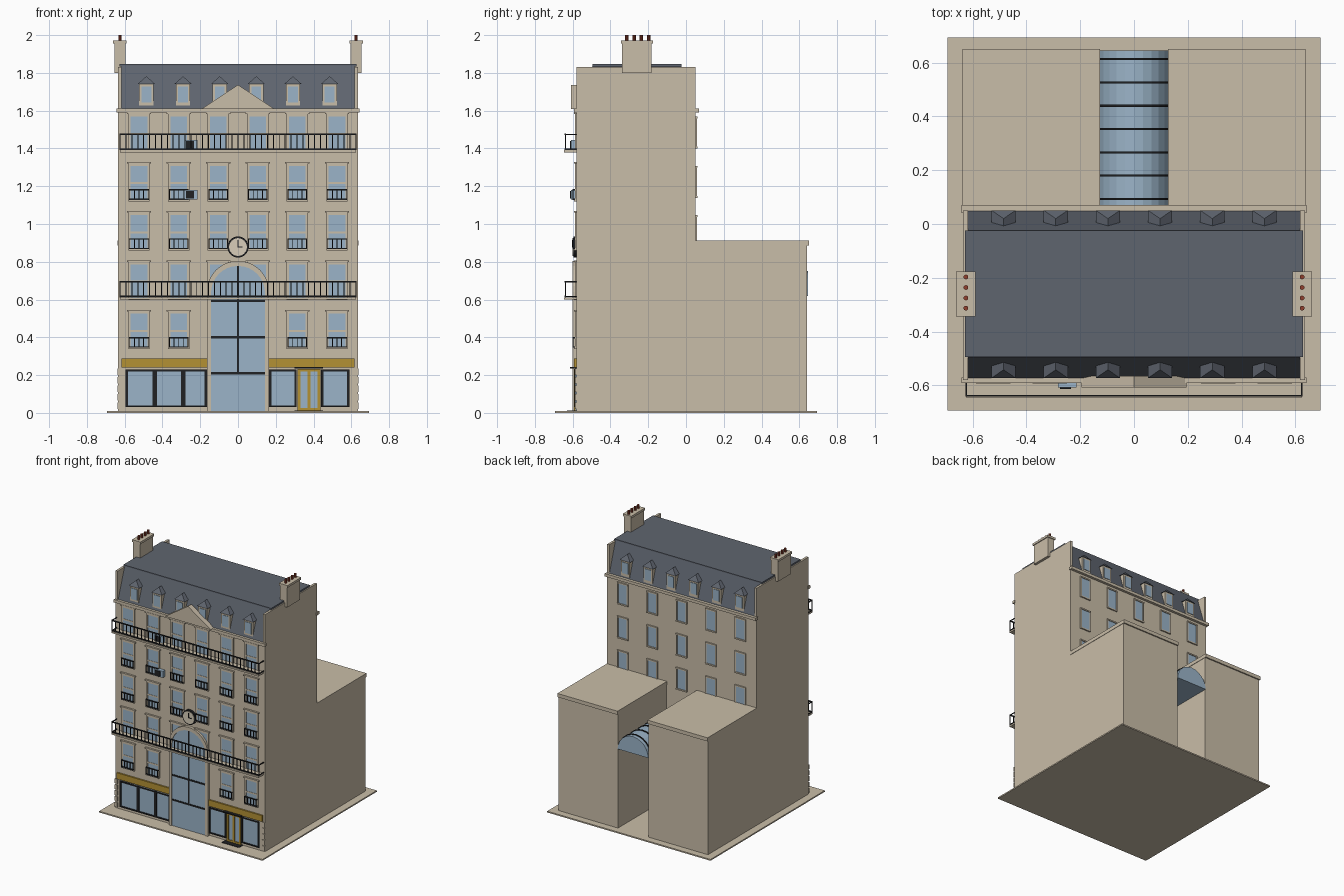
import bpy, bmesh, math
from mathutils import Vector

if "Cube" in bpy.data.objects:
    bpy.data.objects.remove(bpy.data.objects["Cube"])


def material(name, rgb):
    m = bpy.data.materials.new(name)
    lin = [((c / 255 + 0.055) / 1.055) ** 2.4 for c in rgb]
    m.diffuse_color = (*lin, 1)
    m.use_nodes = True
    m.node_tree.nodes["Principled BSDF"].inputs["Base Color"].default_value = m.diffuse_color
    return m


STONE = material("stone", (201, 189, 168))
SLATE = material("slate", (95, 101, 111))
GLASS = material("glass", (155, 180, 200))
BLACK = material("black_iron", (32, 33, 35))
GOLD = material("gold", (180, 145, 52))
CLAY = material("clay", (142, 62, 44))
CREAM = material("cream", (216, 206, 186))


def finish(name, bm, mat):
    bmesh.ops.recalc_face_normals(bm, faces=bm.faces)
    me = bpy.data.meshes.new(name)
    bm.to_mesh(me)
    bm.free()
    me.materials.append(mat)
    ob = bpy.data.objects.new(name, me)
    bpy.context.collection.objects.link(ob)
    return ob


def boxes(name, mat, items):
    """Each item is (x0, x1, y0, y1, z0, z1)."""
    bm = bmesh.new()
    for x0, x1, y0, y1, z0, z1 in items:
        vs = bmesh.ops.create_cube(bm, size=1)["verts"]
        for v in vs:
            v.co = Vector((x0 + (v.co.x + .5) * (x1 - x0),
                           y0 + (v.co.y + .5) * (y1 - y0),
                           z0 + (v.co.z + .5) * (z1 - z0)))
    return finish(name, bm, mat)


def prism(name, mat, profile, a, b, axis="y"):
    """Extrude a closed outline along y (xz outline) or x (yz outline)."""
    bm = bmesh.new()
    place = (lambda p, t: (p[0], t, p[1])) if axis == "y" else (lambda p, t: (t, p[0], p[1]))
    rings = [[bm.verts.new(place(p, t)) for p in profile] for t in (a, b)]
    n = len(profile)
    bm.faces.new(rings[0])
    bm.faces.new(rings[1])
    for i in range(n):
        j = (i + 1) % n
        bm.faces.new((rings[0][i], rings[0][j], rings[1][j], rings[1][i]))
    return finish(name, bm, mat)


def arc(r, cz, a0=0, a1=180, n=16):
    angles = [math.radians(a0 + (a1 - a0) * i / n) for i in range(n + 1)]
    return [(r * math.cos(a), cz + r * math.sin(a)) for a in angles]


F, B = -0.58, 0.05   # front and back wall planes

# Ground slab, main block, gables, cornice
boxes("ground_slab", STONE, [(-.694, .694, -.694, .694, 0, .01)])
boxes("main_block", STONE, [(-.635, .635, F, B, .01, 1.6)])
boxes("gable_walls", STONE, [(s * .626 - .009, s * .626 + .009, F, B, 1.6, 1.832) for s in (-1, 1)])
boxes("cornice", STONE, [(-.642, .642, F - .012, F + .01, 1.59, 1.612),
                         (-.642, .642, B - .01, B + .02, 1.59, 1.612)])
boxes("corner_blocks", STONE, [(s * .627 - .011, s * .627 + .011, F - .007, F, z, z + .035)
                               for s in (-1, 1) for z in (.02, .065, .11, .155, .2)])

# Rear wings with coping
for side, s in (("left", -1), ("right", 1)):
    x0, x1 = sorted((s * .13, s * .635))
    boxes(side + "_wing", STONE, [(x0, x1, B, .64, .01, .885)])
    boxes(side + "_wing_cap", STONE, [(x0 - .003, x1 + .003, B, .65, .885, .913)])

# Glass vault with iron ribs between the wings
prism("glass_vault", GLASS, arc(.13, .62, n=12), B, .645)
for i in range(7):
    y = .093 + i * .0867
    prism("vault_rib", BLACK, arc(.134, .622, n=12) + arc(.128, .622, 180, 0, 12), y - .004, y + .004)

# Mansard roof and flat deck
prism("mansard_roof", SLATE, [(-.575, 1.605), (-.495, 1.838), (-.025, 1.838), (.05, 1.605)],
      -.617, .617, "x")
boxes("roof_deck", SLATE, [(-.628, .628, -.495, -.025, 1.833, 1.846)])

# Dormers on both slopes
for face, yf, d in (("front", -.567, 1), ("back", .045, -1)):
    for i in range(6):
        x = -.485 + i * .194
        yb = yf + d * .06

        def dbox(name, mat, w, ya, yb, z0, z1):
            boxes(name, mat, [(x - w, x + w, min(ya, yb), max(ya, yb), z0, z1)])
        dbox(face + "_dormer", STONE, .038, yf, yb, 1.62, 1.745)
        dbox(face + "_dormer_glass", GLASS, .026, yf - d * .004, yf, 1.643, 1.728)
        bm = bmesh.new()
        e = [bm.verts.new(p) for p in ((x - .045, yf - d * .006, 1.742), (x + .045, yf - d * .006, 1.742),
                                       (x + .045, yb, 1.742), (x - .045, yb, 1.742))]
        r = [bm.verts.new((x, y, 1.782)) for y in (yf + d * .025, yb)]
        for f in ((e[0], e[1], r[0]), (e[1], e[2], r[1], r[0]), (e[3], e[0], r[0], r[1]),
                  (e[2], e[3], r[1]), e):
            bm.faces.new(f)
        finish(face + "_dormer_roof", bm, SLATE)

# Pediment
prism("pediment", STONE, [(-.195, 1.608), (.195, 1.608), (0, 1.737)], -.608, -.565)

# Chimneys with clay pots
for s in (-1, 1):
    c = s * .625
    boxes("chimney", STONE, [(c - .03, c + .03, -.338, -.182, 1.8, 1.96),
                             (c - .036, c + .036, -.344, -.176, 1.955, 1.972)])
    for y in (-.197, -.236, -.275, -.313):
        bpy.ops.mesh.primitive_cylinder_add(vertices=10, radius=.009, depth=.034, location=(c, y, 1.983))
        bpy.context.object.name = "chimney_pot"
        bpy.context.object.data.materials.append(CLAY)

# Front windows: glass, surround, lintel, small iron rail
COLS = [s * x for x in (.105, .314, .524) for s in (-1, 1)]
glass, trim, rails = [], [], []
for row in range(5):
    z0 = .345 + row * .261
    z1 = z0 + .18
    for x in COLS:
        if row == 0 and abs(x) < .2:
            continue
        glass.append((x - .044, x + .044, F - .004, F, z0, z1))
        trim += [(x + s * .05 - .006, x + s * .05 + .006, F - .008, F, z0, z1) for s in (-1, 1)]
        trim += [(x - .056, x + .056, F - .008, F, z1, z1 + .013),
                 (x - .064, x + .064, F - .014, F, z1 + .013, z1 + .021),
                 (x - .056, x + .056, F - .014, F, z0 - .008, z0),
                 (x - .044, x + .044, F - .006, F, z0 + .083, z0 + .094)]
        if row in (0, 2, 3):
            y0, y1 = F - .02, F - .015
            for z in (z0, z0 + .05):
                rails.append((x - .052, x + .052, F - .02, F - .014, z, z + .007))
                rails += [(x + s * .05 - .002, x + s * .05 + .002, y1, F, z, z + .006) for s in (-1, 1)]
            for k in range(5):
                bx = x + (k - 2) * .0245
                rails.append((bx - .0022, bx + .0022, y0, y1, z0, z0 + .055))
boxes("front_window_glass", GLASS, glass)
boxes("front_window_trim", STONE, trim)
boxes("window_rails", BLACK, rails)

# Back windows
glass, trim = [], []
for row in range(3):
    z0 = .887 + row * .261
    for i in range(5):
        x = (i - 2) * .25
        glass.append((x - .036, x + .036, B, B + .004, z0, z0 + .15))
        trim += [(x + s * .041 - .005, x + s * .041 + .005, B, B + .008, z0, z0 + .15) for s in (-1, 1)]
        trim += [(x - .046, x + .046, B, B + .01, z, z + .01) for z in (z0 - .01, z0 + .15)]
boxes("back_window_glass", GLASS, glass)
boxes("back_window_trim", STONE, trim)

# Long balconies
for z in (.605, 1.385):
    boxes("balcony_slab", STONE, [(-.625, .625, -.645, F, z - .006, z + .006)])
    bars = [(-.627, .627, -.642, -.635, zz, zz + .008) for zz in (z + .008, z + .085)]
    for k in range(41):
        x = -.624 + k * .0312
        bars.append((x - .0025, x + .0025, -.641, -.636, z + .006, z + .09))
    for s in (-1, 1):
        bars += [(s * .624 - .003, s * .624 + .003, -.64, F, zz, zz + .006) for zz in (z + .008, z + .086)]
    boxes("balcony_railing", BLACK, bars)

# Arched portal: glazing, surround, glazing bars
prism("portal_glass", GLASS, [(-.143, .01), (.143, .01)] + arc(.143, .635), F - .016, F)
prism("portal_surround", STONE,
      [(.165, .01)] + arc(.165, .64) + [(-.165, .01), (-.143, .01)] + arc(.143, .635, 180, 0)
      + [(.143, .01)], F - .022, F)
boxes("portal_bars", BLACK, [(-.006, .006, F - .02, F - .01, .01 + .2, .777)] +
      [(-.143, .143, F - .02, F - .01, z - .006, z + .006) for z in (.21, .4, .592)])

# Clock
for name, mat, r, y in (("clock_rim", BLACK, .056, F - .016), ("clock_face", CREAM, .047, F - .02)):
    prism(name, mat, arc(r, .878, 0, 360 * 31 / 32, 31), y, F)
boxes("clock_hands", BLACK, [(-.003, .003, F - .023, F - .02, .876, .915),
                             (-.003, .024, F - .023, F - .02, .875, .881)])

# Shopfronts: sign bands, framed panes, gold door
boxes("sign_bands", GOLD, [(-.618, -.165, F - .012, F, .24, .287), (.165, .618, F - .012, F, .24, .287)])
glass, frame = [], []
for x0, x1 in ((-.595, -.44), (-.44, -.29), (-.29, -.165), (.165, .31), (.44, .59)):
    glass.append((x0, x1, F - .005, F, .03, .23))
    frame += [(x0, x1, F - .01, F, z, z + .01) for z in (.03, .22)]
    frame += [(x - .006, x + .006, F - .01, F, .03, .23) for x in (x0 + .006, x1 - .006)]
boxes("shop_glass", GLASS, glass + [(.315, .437, F - .005, F, .012, .23)])
boxes("shop_frames", BLACK, frame)
boxes("gold_door", GOLD, [(x - w, x + w, F - .012, F, .012, .23)
                          for x, w in ((.323, .008), (.429, .008), (.376, .009))]
      + [(.315, .437, F - .012, F, z, z + .014) for z in (.012, .218)])
boxes("door_canopy_and_mat", BLACK, [(.3, .45, F - .035, F, .236, .244),
                                     (.3, .45, F - .05, F, .008, .013)])

# Air conditioning units
for z in (1.395, 1.13):
    boxes("cooling_unit", GLASS, [(-.283, -.214, F - .028, F, z, z + .05)])
    boxes("cooling_fan_panel", BLACK, [(-.276, -.234, F - .033, F - .028, z + .006, z + .044)])
